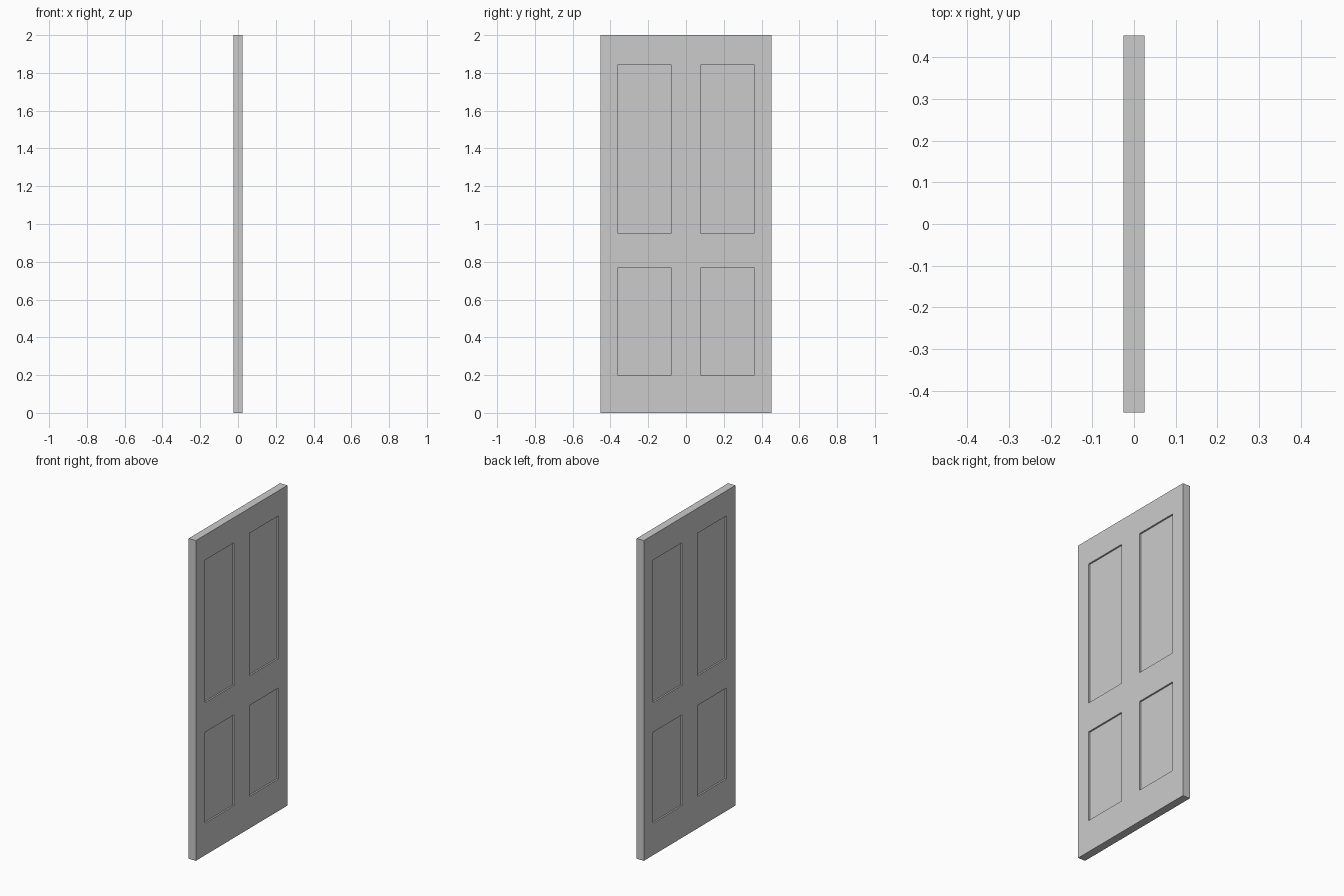
import bpy, bmesh
from mathutils import Vector

if "Cube" in bpy.data.objects:
    bpy.data.objects.remove(bpy.data.objects["Cube"])

T, W, H = 0.05, 0.904, 2.0          # thickness, width, height
DEPTH = 0.01                        # panel recess
Y_IN, Y_OUT = 0.077, 0.362          # panel sides, mirrored about y = 0
ROWS = [(0.20, 0.768), (0.953, 1.843)]  # panel bottoms and tops

# Door slab
bm = bmesh.new()
bmesh.ops.create_cube(bm, size=1)
for v in bm.verts:
    v.co = Vector((v.co.x * T, v.co.y * W, (v.co.z + 0.5) * H))

# Cut lines along stiles and rails
cuts = [((0, y, 0), (0, 1, 0)) for y in (-Y_OUT, -Y_IN, Y_IN, Y_OUT)]
cuts += [((0, 0, z), (0, 0, 1)) for row in ROWS for z in row]
for co, no in cuts:
    bmesh.ops.bisect_plane(bm, geom=bm.verts[:] + bm.edges[:] + bm.faces[:],
                           plane_co=co, plane_no=no)


def is_panel(f):
    c = f.calc_center_median()
    return (abs(f.normal.x) > 0.9 and Y_IN < abs(c.y) < Y_OUT
            and any(a < c.z < b for a, b in ROWS))


# Recessed panels on both sides
bm.normal_update()
panels = [f for f in bm.faces if is_panel(f)]
for f in bmesh.ops.extrude_discrete_faces(bm, faces=panels)["faces"]:
    f.normal_update()
    bmesh.ops.translate(bm, verts=f.verts[:], vec=-f.normal * DEPTH)
bmesh.ops.recalc_face_normals(bm, faces=bm.faces[:])

mesh = bpy.data.meshes.new("door")
bm.to_mesh(mesh)
bm.free()
bpy.context.collection.objects.link(bpy.data.objects.new("door", mesh))
